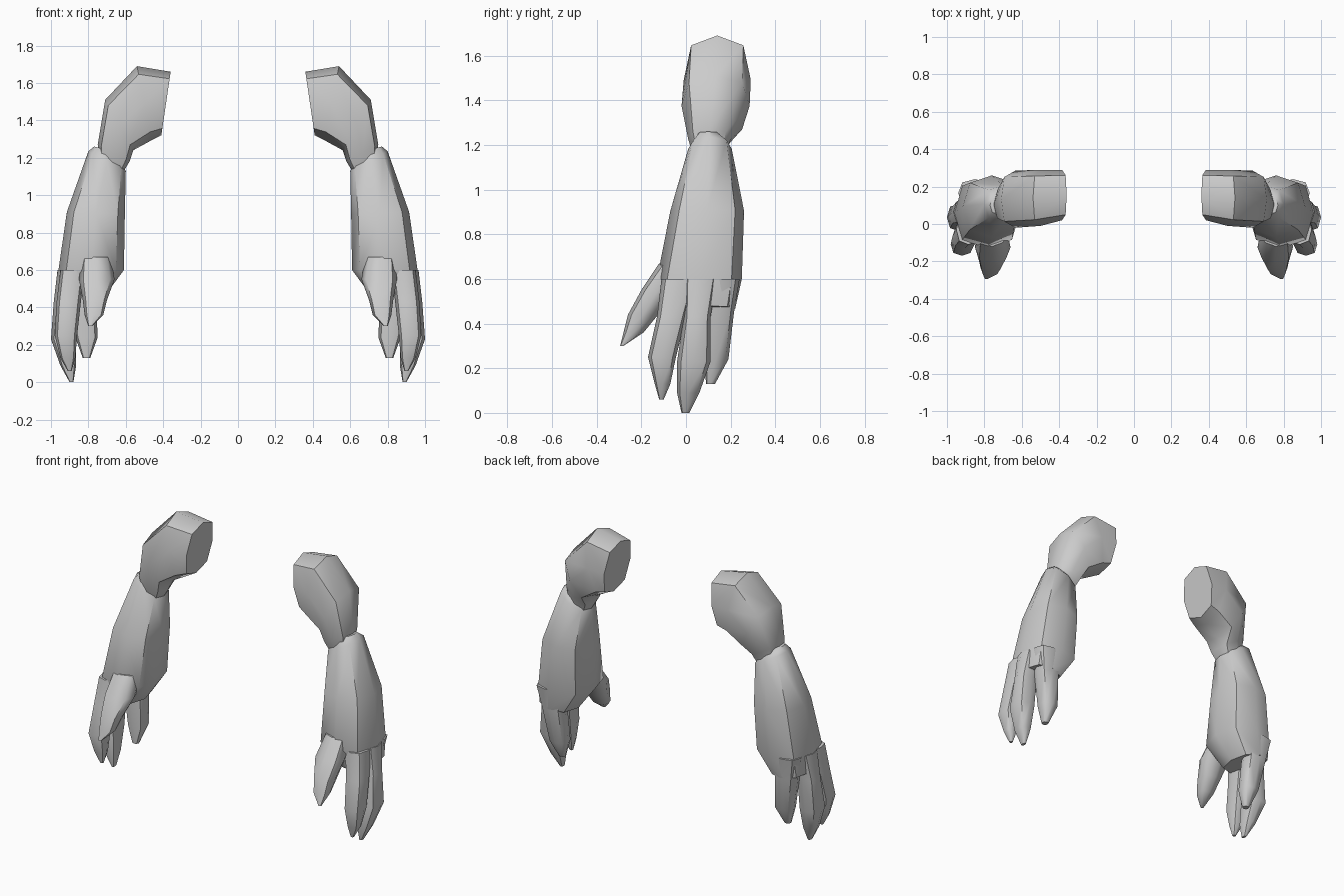
import bpy, math

if "Cube" in bpy.data.objects:
    bpy.data.objects.remove(bpy.data.objects["Cube"])

SIDES = 8


def loft(name, rings, power=0.8):
    """Skin rings given as (xa, za, xb, zb, y_front, y_back), capped and mirrored in x."""
    def bend(v):
        return math.copysign(abs(v) ** power, v) if abs(v) > 1e-6 else 0.0
    verts, faces = [], []
    for xa, za, xb, zb, y0, y1 in rings:
        for i in range(SIDES):
            t = 2 * math.pi * i / SIDES
            c, s = bend(math.cos(t)), bend(math.sin(t))
            verts.append(((xa + xb) / 2 + c * (xb - xa) / 2,
                          (y0 + y1) / 2 + s * (y1 - y0) / 2,
                          (za + zb) / 2 + c * (zb - za) / 2))
    for r in range(len(rings) - 1):
        for i in range(SIDES):
            j = (i + 1) % SIDES
            a, b = r * SIDES, (r + 1) * SIDES
            faces.append((a + j, a + i, b + i, b + j))
    faces.append(tuple(range(SIDES)))
    faces.append(tuple(reversed(range(len(verts) - SIDES, len(verts)))))
    mesh = bpy.data.meshes.new(name)
    mesh.from_pydata(verts, [], faces)
    obj = bpy.data.objects.new(name, mesh)
    bpy.context.collection.objects.link(obj)
    bpy.ops.object.select_all(action='DESELECT')
    obj.select_set(True)
    bpy.context.view_layer.objects.active = obj
    bpy.ops.object.mode_set(mode='EDIT')
    bpy.ops.mesh.select_all(action='SELECT')
    bpy.ops.mesh.normals_make_consistent(inside=False)
    bpy.ops.object.mode_set(mode='OBJECT')
    bpy.ops.object.shade_smooth_by_angle(angle=math.radians(50))
    obj.modifiers.new("Mirror", 'MIRROR')
    return obj


def flat(rings):
    """Level rings (z, x0, x1, y_front, y_back) in loft form."""
    return [(x0, z, x1, z, y0, y1) for z, x0, x1, y0, y1 in rings]


# Shoulder and upper arm
loft("upper_arm", [
    (0.41, 1.32, 0.36, 1.66, 0.02, 0.29),
    (0.46, 1.295, 0.54, 1.69, -0.01, 0.29),
    (0.56, 1.24, 0.71, 1.51, -0.02, 0.285),
    (0.58, 1.18, 0.75, 1.27, 0.01, 0.20),
    (0.61, 1.13, 0.74, 1.19, 0.03, 0.18)], 0.72)

# Forearm widening into the palm
loft("forearm", [
    (0.66, 1.235, 0.77, 1.26, 0.05, 0.15),
    (0.60, 1.13, 0.80, 1.235, 0.01, 0.205),
    (0.605, 0.90, 0.915, 0.91, -0.07, 0.26),
    (0.61, 0.60, 0.96, 0.60, -0.13, 0.25),
    (0.72, 0.45, 0.95, 0.48, -0.07, 0.22)])

# Thumb
loft("thumb", flat([
    (0.67, 0.68, 0.84, -0.12, 0.06),
    (0.55, 0.66, 0.85, -0.20, -0.05),
    (0.44, 0.70, 0.83, -0.26, -0.125),
    (0.36, 0.72, 0.82, -0.28, -0.19),
    (0.30, 0.78, 0.80, -0.295, -0.28)]))

# Three fingers, front to back
loft("front_finger", flat([
    (0.60, 0.82, 0.95, -0.11, 0.05),
    (0.43, 0.84, 0.97, -0.13, 0.00),
    (0.25, 0.86, 0.98, -0.17, -0.045),
    (0.13, 0.87, 0.95, -0.14, -0.07),
    (0.06, 0.89, 0.91, -0.12, -0.10)]))
loft("middle_finger", flat([
    (0.60, 0.82, 0.965, -0.01, 0.14),
    (0.43, 0.85, 0.985, -0.01, 0.11),
    (0.23, 0.865, 1.00, -0.04, 0.11),
    (0.09, 0.865, 0.95, -0.04, 0.06),
    (0.00, 0.88, 0.90, -0.02, 0.015)]))
loft("back_finger", flat([
    (0.60, 0.76, 0.94, 0.09, 0.24),
    (0.45, 0.76, 0.91, 0.09, 0.215),
    (0.24, 0.75, 0.87, 0.08, 0.19),
    (0.13, 0.79, 0.83, 0.09, 0.13)]))
